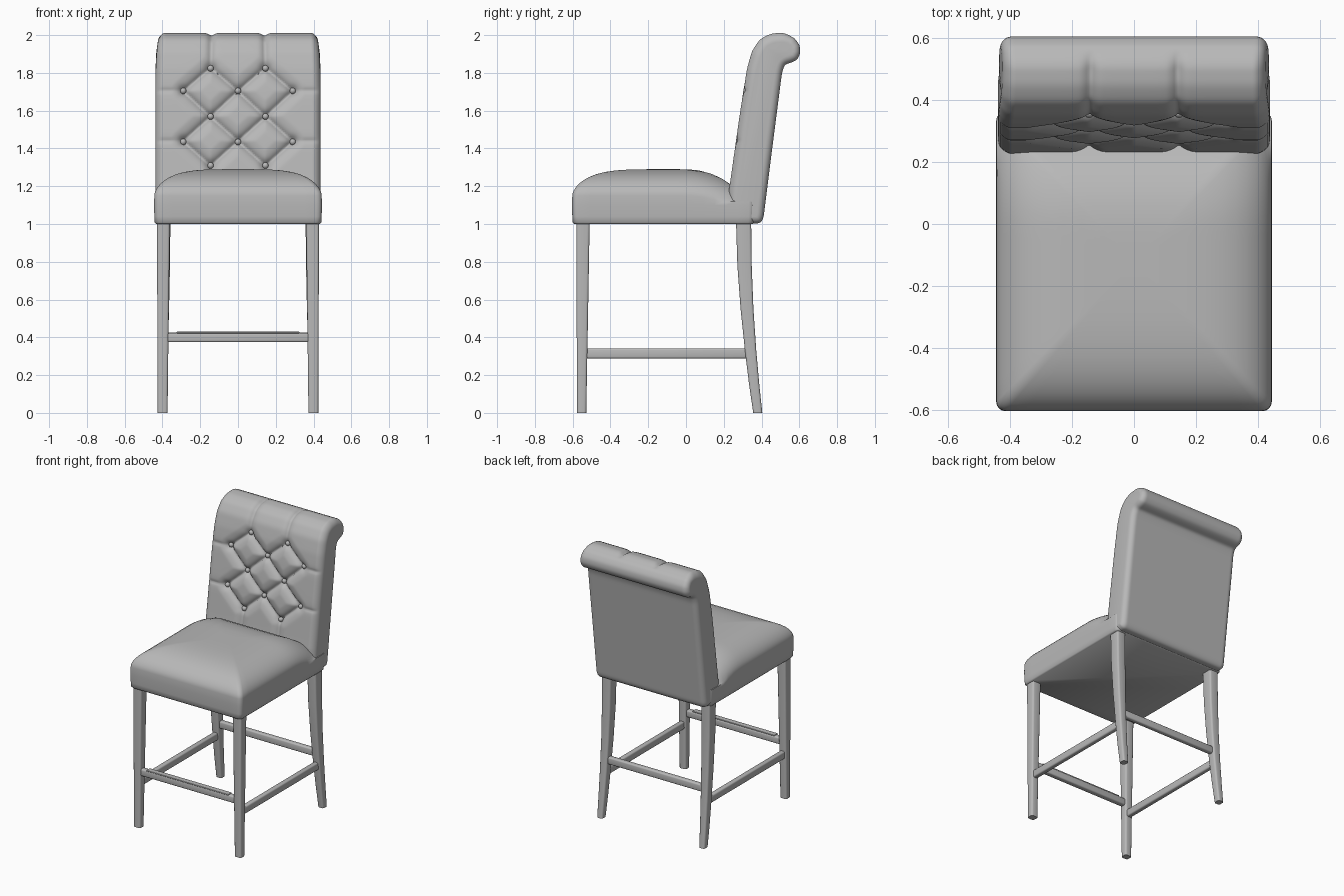
import bpy, bmesh, math
from mathutils import Vector

if "Cube" in bpy.data.objects:
    bpy.data.objects.remove(bpy.data.objects["Cube"])

grey = bpy.data.materials.new("warm grey")
grey.diffuse_color = (0.48, 0.48, 0.48, 1)
grey.use_nodes = True
grey.node_tree.nodes["Principled BSDF"].inputs["Base Color"].default_value = grey.diffuse_color


def finish(name, bm, angle=40):
    bmesh.ops.recalc_face_normals(bm, faces=bm.faces)
    me = bpy.data.meshes.new(name)
    bm.to_mesh(me)
    bm.free()
    me.materials.append(grey)
    ob = bpy.data.objects.new(name, me)
    bpy.context.collection.objects.link(ob)
    bpy.ops.object.select_all(action='DESELECT')
    ob.select_set(True)
    bpy.context.view_layer.objects.active = ob
    bpy.ops.object.shade_smooth_by_angle(angle=math.radians(angle))
    return ob


def loft(name, rings, angle=40):
    """Skin closed rings of equal length and cap both ends."""
    bm = bmesh.new()
    vs = [[bm.verts.new(p) for p in r] for r in rings]
    n = len(vs[0])
    for a, b in zip(vs, vs[1:]):
        for i in range(n):
            j = (i + 1) % n
            bm.faces.new((a[i], a[j], b[j], b[i]))
    bm.faces.new(vs[0])
    bm.faces.new(vs[-1])
    return finish(name, bm, angle)


def round_rect(hx, hy, r, seg):
    pts = []
    for k, (sx, sy) in enumerate([(1, 1), (-1, 1), (-1, -1), (1, -1)]):
        for i in range(seg + 1):
            a = math.pi / 2 * (k + i / seg)
            pts.append((sx * (hx - r) + r * math.cos(a), sy * (hy - r) + r * math.sin(a)))
    return pts


# --- Seat cushion: straight sides, then shrinking rings that form the crown
def seat_outline():
    pts, base = [], round_rect(0.443, 0.482, 0.03, 4)
    for i, p in enumerate(base):
        q = base[(i + 1) % len(base)]
        steps = max(1, int(math.dist(p, q) / 0.06))
        pts += [(p[0] + (q[0] - p[0]) * t / steps, p[1] + (q[1] - p[1]) * t / steps)
                for t in range(steps)]
    return pts


outline = seat_outline()
seat = [[(x * s, y * s - 0.12, z) for x, y in outline]
        for z, s in [(1.0, 0.98), (1.008, 0.995), (1.04, 1.0), (1.10, 1.003)]]
for s in [1.0, 0.995, 0.985, 0.97, 0.95, 0.92, 0.88, 0.82, 0.74, 0.64, 0.52, 0.38, 0.22, 0.08]:
    ring = []
    for x, y in outline:
        yy = y * s - 0.12
        drop = 0.06 * (max(0, yy) / 0.25) ** 2
        ring.append((x * s, yy, max(1.12, 1.15 + 0.14 * (1 - s ** 4) ** 0.6 - drop)))
    seat.append(ring)
loft("seat", seat, 60)

# --- Backrest side profile (y, z), resampled evenly and softened
PROFILE = [(0.22, 1.003), (0.235, 1.15), (0.25, 1.25), (0.285, 1.5), (0.315, 1.7), (0.335, 1.82),
           (0.36, 1.91), (0.40, 1.97), (0.45, 1.995), (0.52, 2.003), (0.572, 1.988),
           (0.602, 1.947), (0.606, 1.905), (0.588, 1.868), (0.555, 1.853), (0.522, 1.845),
           (0.508, 1.80), (0.45, 1.35), (0.41, 1.03), (0.395, 1.003)]
prof = []
for p, q in zip(PROFILE, PROFILE[1:] + PROFILE[:1]):
    n = max(1, round(math.dist(p, q) / 0.009))
    prof += [Vector(p).lerp(Vector(q), i / n) for i in range(n)]
N = len(prof)
for _ in range(4):
    prof = [(prof[i - 1] + prof[i] * 2 + prof[(i + 1) % N]) / 4 for i in range(N)]
normals = []
for i in range(N):
    d = (prof[(i + 1) % N] - prof[i - 1]).normalized()
    normals.append(Vector((-d.y, d.x)))

# --- Tufting layout: buttons in a diamond grid, creases between neighbours
S = 0.145
BUTTONS = [(x, z) for z, xs in [(1.83, (-S, S)), (1.705, (-2 * S, 0, 2 * S)), (1.57, (-S, S)),
                                (1.44, (-2 * S, 0, 2 * S)), (1.31, (-S, S))] for x in xs]
CREASES = [(a, b, 1.0) for i, a in enumerate(BUTTONS) for b in BUTTONS[i + 1:]
           if abs(abs(a[0] - b[0]) - S) < 0.01 and abs(a[1] - b[1]) < 0.15]
for side in (-S, S):
    CREASES += [((side, 1.83), (side, 2.1), 0.6), ((side, 1.31), (side, 1.1), 0.8)]
    CREASES += [((2 * side, z), (2.9 * side, z), 0.35) for z in (1.705, 1.44)]


def seg_dist(x, z, a, b):
    dx, dz = b[0] - a[0], b[1] - a[1]
    t = max(0, min(1, ((x - a[0]) * dx + (z - a[1]) * dz) / (dx * dx + dz * dz)))
    return math.hypot(x - a[0] - t * dx, z - a[1] - t * dz)


def tuft(x, z):
    groove, near = 0, 1
    for a, b, w in CREASES:
        d = seg_dist(x, z, a, b)
        groove = max(groove, w * math.exp(-d / 0.016))
        near = min(near, d + 0.07 * (1 - w))
    pit = max(math.exp(-((x - bx) ** 2 + (z - bz) ** 2) / 0.0006) for bx, bz in BUTTONS)
    return 0.012 * min(near / 0.06, 1) - 0.024 * groove - 0.016 * pit


# --- Backrest: sweep the profile across x with rounded ends and tufted front
R, HALF, COLS = 0.038, 0.438, 96
stations = [-HALF + R * (1 - math.cos(math.pi / 2 * i / 7)) for i in range(7)]
stations += [-HALF + R + 2 * (HALF - R) * i / COLS for i in range(COLS + 1)]
stations += [-x for x in stations[6::-1]]
rings = []
for x in stations:
    e = max(0, abs(x) - (HALF - R)) / R
    inset = R * (1 - math.sqrt(max(0, 1 - e * e)))
    ring = []
    for p, nrm in zip(prof, normals):
        off = -inset
        if p.y > 1.1 and (nrm.x < 0.1 or p.y > 1.96):
            fade = min(1, max(0, (0.56 - p.x) / 0.06)) * min(1, (p.y - 1.1) / 0.08)
            off += tuft(x, p.y) * fade * (1 - e)
        q = p + nrm * off
        narrow = 1 - 0.03 * max(0, (p.y - 1.7) / 0.3) ** 2
        ring.append((x * narrow, q.x, q.y))
    rings.append(ring)
loft("backrest", rings, 60)

# --- Upholstery buttons
bm = bmesh.new()
for bx, bz in BUTTONS:
    i = min(range(N // 2), key=lambda k: abs(prof[k].y - bz))
    c = prof[i] - normals[i] * 0.022
    made = bmesh.ops.create_uvsphere(bm, u_segments=14, v_segments=8, radius=0.017)
    bmesh.ops.translate(bm, verts=made["verts"], vec=(bx, c.x, c.y))
finish("tuft_buttons", bm, 60)

# --- Legs: rounded square sections (z, x, y, half width, half depth)
FRONT = [(0, 0.399, -0.552, 0.026, 0.024), (0.5, 0.397, -0.549, 0.030, 0.030),
         (1.01, 0.395, -0.545, 0.034, 0.035)]
REAR = [(0, 0.404, 0.380, 0.022, 0.024), (0.15, 0.402, 0.361, 0.025, 0.027),
        (0.33, 0.399, 0.342, 0.028, 0.030), (0.55, 0.396, 0.323, 0.031, 0.034),
        (0.78, 0.394, 0.310, 0.034, 0.038), (1.01, 0.393, 0.305, 0.035, 0.040)]
for label, path in (("front_leg", FRONT), ("rear_leg", REAR)):
    for side, sx in (("left", -1), ("right", 1)):
        loft(f"{label}_{side}", [[(sx * (cx + x), cy + y, z) for x, y in
                                  round_rect(hx, hy, 0.012, 3)] for z, cx, cy, hx, hy in path])


# --- Stretchers between the legs
def bar(name, lo, hi, bevel):
    bm = bmesh.new()
    bmesh.ops.create_cube(bm, size=1)
    for v in bm.verts:
        v.co = [l + (h - l) * (c + 0.5) for l, h, c in zip(lo, hi, v.co)]
    bmesh.ops.bevel(bm, geom=bm.edges[:], offset=bevel, segments=3, profile=0.5,
                    affect='EDGES')
    finish(name, bm)


for side, sx in (("left", -1), ("right", 1)):
    a, b = sorted((sx * 0.380, sx * 0.416))
    bar(f"side_stretcher_{side}", (a, -0.54, 0.288), (b, 0.335, 0.342), 0.01)
bar("front_stretcher", (-0.385, -0.572, 0.374), (0.385, -0.532, 0.424), 0.01)
bar("rear_stretcher", (-0.385, 0.318, 0.374), (0.385, 0.354, 0.426), 0.01)
bar("foot_plate", (-0.325, -0.574, 0.421), (0.325, -0.536, 0.430), 0.003)
